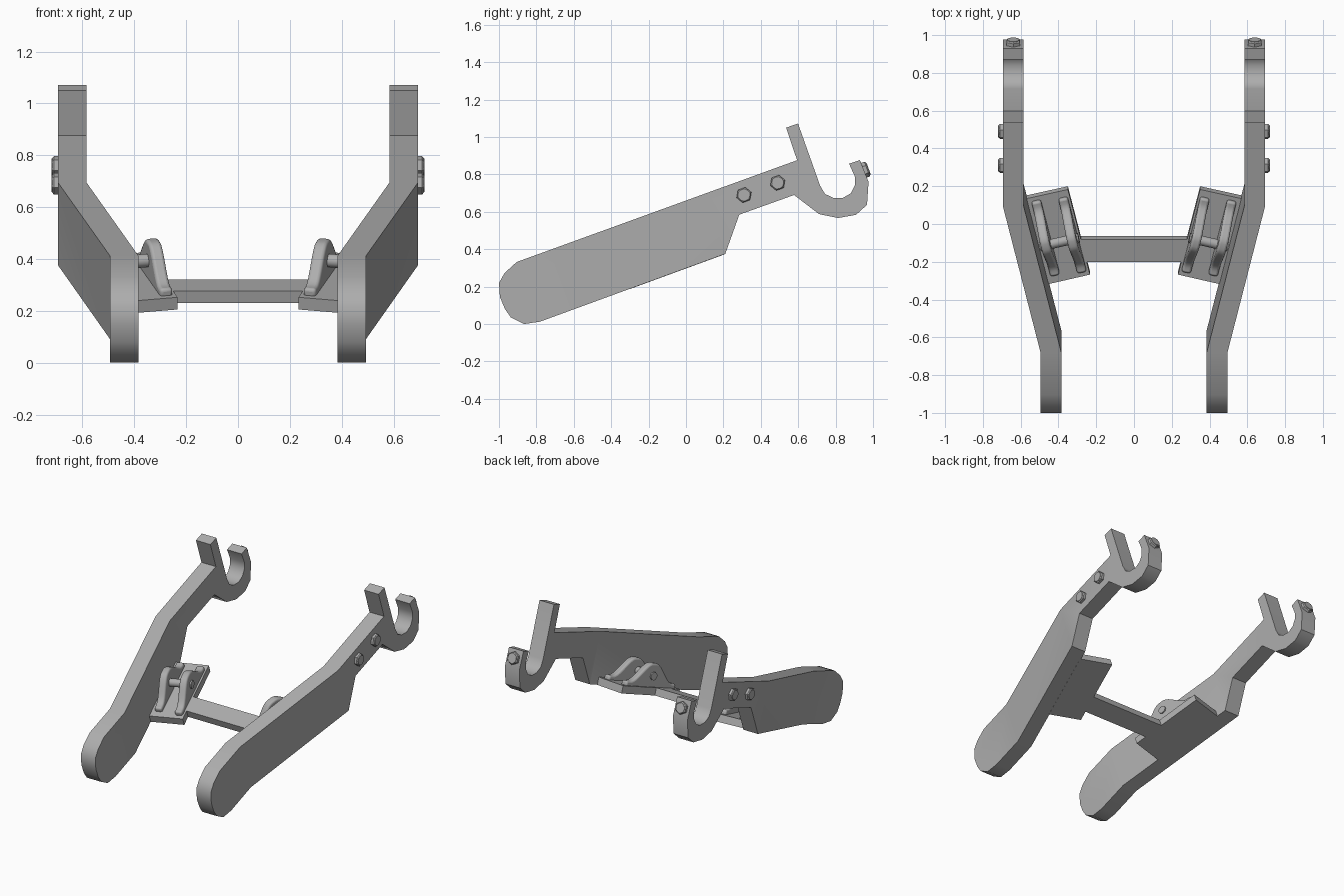
import bpy, bmesh, math
from mathutils import Matrix, Vector

cube = bpy.data.objects.get("Cube")
if cube:
    bpy.data.objects.remove(cube, do_unlink=True)

TILT = math.radians(20.1)      # whole frame leans back about x
SPLAY = math.radians(13.6)     # arms spread outwards towards the rear
BEND_A, BEND_B = -0.50, 0.327  # start and end of the splayed arm section
ARM_IN, ARM_SHIFT, ARM_W = 0.384, 0.20, 0.11
FLOOR, DECK = 0.279, 0.329     # underside and top of the bracket plates

gray = bpy.data.materials.new("matte gray")
gray.use_nodes = True
color = (0.42, 0.42, 0.42, 1)
gray.diffuse_color = color
gray.node_tree.nodes["Principled BSDF"].inputs["Base Color"].default_value = color


def finish(name, bm, side=1, smooth=40, bevel=0):
    """Mirror if needed, lean the part back and shade it."""
    bmesh.ops.scale(bm, vec=(side, 1, 1), verts=bm.verts)
    bmesh.ops.rotate(bm, matrix=Matrix.Rotation(TILT, 3, 'X'), verts=bm.verts)
    bmesh.ops.recalc_face_normals(bm, faces=bm.faces)
    me = bpy.data.meshes.new(name)
    bm.to_mesh(me)
    bm.free()
    me.materials.append(gray)
    ob = bpy.data.objects.new(name, me)
    bpy.context.collection.objects.link(ob)
    if bevel:
        mod = ob.modifiers.new("rounded edges", 'BEVEL')
        mod.width, mod.segments = bevel, 3
        mod.angle_limit = math.radians(40)
    for other in bpy.context.selected_objects:
        other.select_set(False)
    bpy.context.view_layer.objects.active = ob
    ob.select_set(True)
    bpy.ops.object.shade_smooth_by_angle(angle=math.radians(smooth))
    return ob


def prism(points, offset):
    """Extrude a closed outline along an offset vector."""
    bm = bmesh.new()
    face = bm.faces.new([bm.verts.new(p) for p in points])
    new = bmesh.ops.extrude_face_region(bm, geom=[face], use_keep_orig=True)
    moved = [v for v in new["geom"] if isinstance(v, bmesh.types.BMVert)]
    bmesh.ops.translate(bm, vec=offset, verts=moved)
    return bm


def unlean(y, z):
    """Upright side position to the leaning frame."""
    return (y * math.cos(TILT) + z * math.sin(TILT),
            z * math.cos(TILT) - y * math.sin(TILT))


# Side outline of an arm: rounded toe, underside step, hook, upright prong
OUTLINE = [(-0.905, 0.332), (-0.97, 0.273), (-1, 0.22), (-0.995, 0.145),
           (-0.968, 0.08), (-0.936, 0.035), (-0.866, 0), (-0.78, 0.013),
           (0.21, 0.375), (0.285, 0.585), (0.578, 0.69), (0.711, 0.588),
           (0.813, 0.567), (0.909, 0.584), (0.968, 0.638), (0.976, 0.76),
           (0.93, 0.877), (0.872, 0.857), (0.904, 0.786), (0.904, 0.743),
           (0.882, 0.70), (0.84, 0.675), (0.786, 0.675), (0.743, 0.696),
           (0.717, 0.74), (0.599, 1.072), (0.535, 1.05), (0.594, 0.876)]


def arm(name, side):
    bm = prism([(ARM_IN, *unlean(y, z)) for y, z in OUTLINE], (ARM_W, 0, 0))
    for cut in (BEND_A, BEND_B):
        bmesh.ops.bisect_plane(bm, geom=bm.verts[:] + bm.edges[:] + bm.faces[:],
                               plane_co=(0, cut, 0), plane_no=(0, 1, 0))
    for v in bm.verts:
        t = (v.co.y - BEND_A) / (BEND_B - BEND_A)
        v.co.x += ARM_SHIFT * min(max(t, 0), 1)
    finish(name, bm, side)


def bolt(name, side, base, axis):
    """Hexagonal head on a thin round collar."""
    bm = bmesh.new()
    turn = Vector((0, 0, 1)).rotation_difference(Vector(axis)).to_matrix().to_4x4()
    place = Matrix.Translation(base) @ turn
    for sides, r1, r2, low, high in ((6, 0.042, 0.042, -0.02, 0.016),
                                     (6, 0.042, 0.034, 0.016, 0.023),
                                     (16, 0.032, 0.032, 0.02, 0.025)):
        bmesh.ops.create_cone(
            bm, cap_ends=True, segments=sides, radius1=r1, radius2=r2, depth=high - low,
            matrix=place @ Matrix.Translation((0, 0, (low + high) / 2)))
    finish(name, bm, side, 30)


def along(center, length, across=0):
    """Point in plan, measured along and across the splayed direction."""
    c, s = math.cos(SPLAY), math.sin(SPLAY)
    return (center[0] + s * length + c * across, center[1] + c * length - s * across)


def rib(name, side, center):
    """Bell-shaped upright with low feet at both ends."""
    steps, half, width = 28, 0.215, 0.05
    pts = [(*along(center, half, -width / 2), DECK - 0.01),
           (*along(center, -half, -width / 2), DECK - 0.01)]
    for i in range(steps + 1):
        l = -half + 2 * half * i / steps
        t = min(max((0.185 - abs(l)) / 0.17, 0), 1)
        h = 0.028 + 0.122 * t * t * (3 - 2 * t)
        pts.append((*along(center, l, -width / 2), DECK + h))
    shift = Vector(along((0, 0), 0, width)).to_3d()
    finish(name, prism(pts, shift), side, 40, 0.012)


for label, side in (("left", 1), ("right", -1)):
    arm(label + "_arm", side)

    # Bracket plate lying against the inside of the arm
    plate = [(0.350, 0.315), (0.233, -0.165), (0.456, -0.219), (0.575, 0.262)]
    finish(label + "_bracket_plate",
           prism([(x, u, FLOOR) for x, u in plate], (0, 0, DECK - FLOOR)), side, 20)

    # Pair of ribs joined by a pin
    inner, outer = (0.326, 0.062), (0.468, 0.045)
    rib(label + "_inner_rib", side, inner)
    rib(label + "_outer_rib", side, outer)
    bm = bmesh.new()
    mid = along(((inner[0] + outer[0]) / 2, (inner[1] + outer[1]) / 2), -0.01)
    turn = Matrix.Rotation(-SPLAY, 4, 'Z') @ Matrix.Rotation(math.pi / 2, 4, 'Y')
    bmesh.ops.create_cone(bm, cap_ends=True, segments=24, radius1=0.026, radius2=0.026,
                          depth=0.21, matrix=Matrix.Translation((*mid, 0.4)) @ turn)
    finish(label + "_pin", bm, side)

    # Bolts on the outer side and on the hook tip
    face = ARM_IN + ARM_SHIFT + ARM_W
    bolt(label + "_front_bolt", side, (face, *unlean(0.31, 0.69)), (1, 0, 0))
    bolt(label + "_rear_bolt", side, (face, *unlean(0.49, 0.755)), (1, 0, 0))
    bolt(label + "_hook_bolt", side,
         (face - ARM_W / 2, *unlean(0.953, 0.823)), (0, 1, 0))

# Crossbar between the bracket plates
front, back = -0.093, 0.034
finish("crossbar", prism([(-0.29, front, FLOOR), (-0.29, back, FLOOR),
                          (-0.29, back, DECK), (-0.29, front, DECK)], (0.58, 0, 0)), 1, 20)
